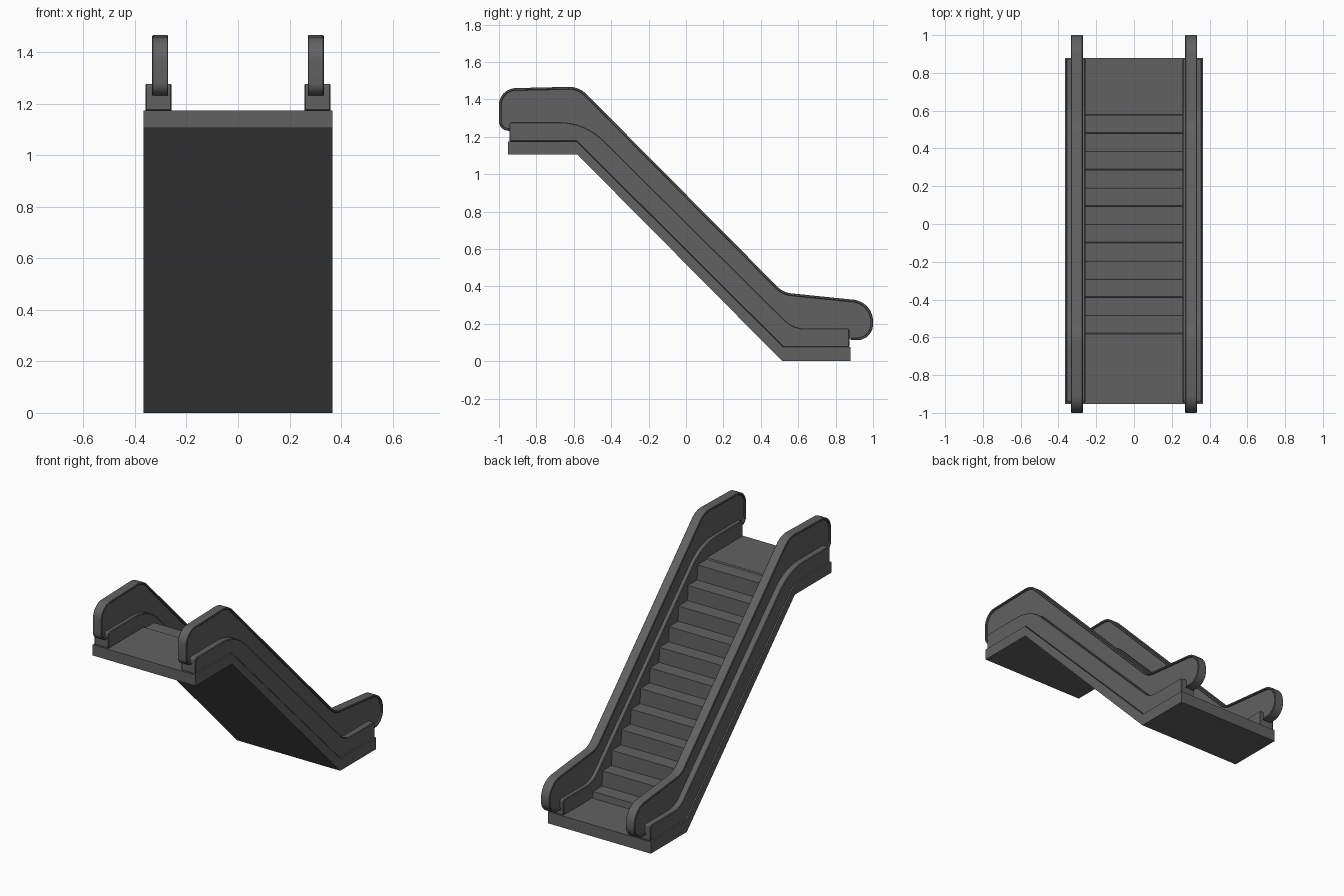
import bpy, bmesh, math
from mathutils import Vector

if "Cube" in bpy.data.objects:
    bpy.data.objects.remove(bpy.data.objects["Cube"])

# Dark grey finish shared by every part
dark = bpy.data.materials.new("dark_grey")
dark.diffuse_color = (.12, .12, .12, 1)
dark.use_nodes = True
dark.node_tree.nodes["Principled BSDF"].inputs["Base Color"].default_value = dark.diffuse_color


def fillet(ctrl, closed=False, seg=8):
    """Round the corners of a (y, z, radius) path."""
    out, n = [], len(ctrl)
    for i, c in enumerate(ctrl):
        p, r = Vector(c[:2]), (c[2] if len(c) > 2 else 0)
        if r == 0 or (not closed and i in (0, n - 1)):
            out.append(p)
            continue
        a = (Vector(ctrl[i - 1][:2]) - p).normalized()
        b = (Vector(ctrl[(i + 1) % n][:2]) - p).normalized()
        half = a.angle(b) / 2
        centre = p + (a + b).normalized() * (r / math.sin(half))
        t = r / math.tan(half)
        u, v = p + a * t - centre, p + b * t - centre
        for k in range(seg + 1):
            out.append(centre + u.lerp(v, k / seg).normalized() * r)
    return out


def inset(path, d):
    """Offset an open path to the right of its direction."""
    out = []
    for i, p in enumerate(path):
        t0 = (p - path[max(i - 1, 0)]).normalized()
        t1 = (path[min(i + 1, len(path) - 1)] - p).normalized()
        t = (t0 + t1).normalized()
        out.append(p + Vector((t.y, -t.x)) * d)
    return out


def prism(name, pts, x0, x1, mirror=False, bevel=0, smooth=False):
    """Extrude a (y, z) outline from x0 to x1."""
    bm = bmesh.new()
    face = bm.faces.new([bm.verts.new((x0, p[0], p[1])) for p in pts])
    ext = bmesh.ops.extrude_face_region(bm, geom=[face])
    moved = [g for g in ext["geom"] if isinstance(g, bmesh.types.BMVert)]
    bmesh.ops.translate(bm, vec=(x1 - x0, 0, 0), verts=moved)
    # extrusion can drop the starting cap: put it back if open
    edges = [e for e in bm.edges if e.is_boundary]
    if edges:
        bmesh.ops.contextual_create(bm, geom=edges)
    bmesh.ops.recalc_face_normals(bm, faces=bm.faces)
    me = bpy.data.meshes.new(name)
    bm.to_mesh(me)
    bm.free()
    me.materials.append(dark)
    ob = bpy.data.objects.new(name, me)
    bpy.context.collection.objects.link(ob)
    if bevel:
        m = ob.modifiers.new("bevel", 'BEVEL')
        m.width, m.segments, m.limit_method = bevel, 1, 'ANGLE'
        m.angle_limit = math.radians(50)
    if mirror:
        ob.modifiers.new("mirror", 'MIRROR')
    if smooth:
        bpy.ops.object.select_all(action='DESELECT')
        ob.select_set(True)
        bpy.context.view_layer.objects.active = ob
        bpy.ops.object.shade_smooth_by_angle(angle=math.radians(30))
    return ob


# Truss body with upper and lower landings
prism("truss_base", [(-.953, 1.106), (-.582, 1.106), (.515, 0), (.88, 0), (.88, .075),
                     (.52, .075), (-.585, 1.175), (-.953, 1.175)], -.366, .366)

# Staircase resting on the sloping truss
run, rise, y, z = .0965, .0955, .58, .075
stairs = [(y, z)]
for k in range(12):
    z += .042 if k == 0 else rise
    stairs.append((y - .004, z))
    y -= run
    stairs.append((y, z))
stairs += [(y - .004, 1.174), (-.6, 1.174), (-.6, 1.15), (.5, .06), (.58, .06)]
prism("steps", stairs, -.262, .262)

# Skirts along both sides
skirt = fillet([(-.945, 1.175), (-.945, 1.278, .015), (-.54, 1.278, .33),
                (.573, .175, .15), (.874, .175, .01), (.874, .075),
                (.52, .075), (-.585, 1.175)], closed=True)
prism("skirt", skirt, .258, .36, mirror=True, bevel=.004, smooth=True)

# Handrail path: rounded ends, flat tops and slope
rail = fillet([(-.94, 1.232), (-1, 1.232, .05), (-1, 1.458, .09), (-.572, 1.468, .13),
               (.52, .367, .12), (1, .318, .115), (1, .112, .085), (.88, .112)])

# Balustrade panels
prism("balustrade_panel", inset(rail, .008) + [Vector((.55, .13)), Vector((-.6, 1.2))],
      .283, .321, mirror=True, smooth=True)

# Handrails wrapped round the panel edge
prism("handrail", rail + inset(rail, .013)[::-1], .271, .333,
      mirror=True, bevel=.003, smooth=True)
